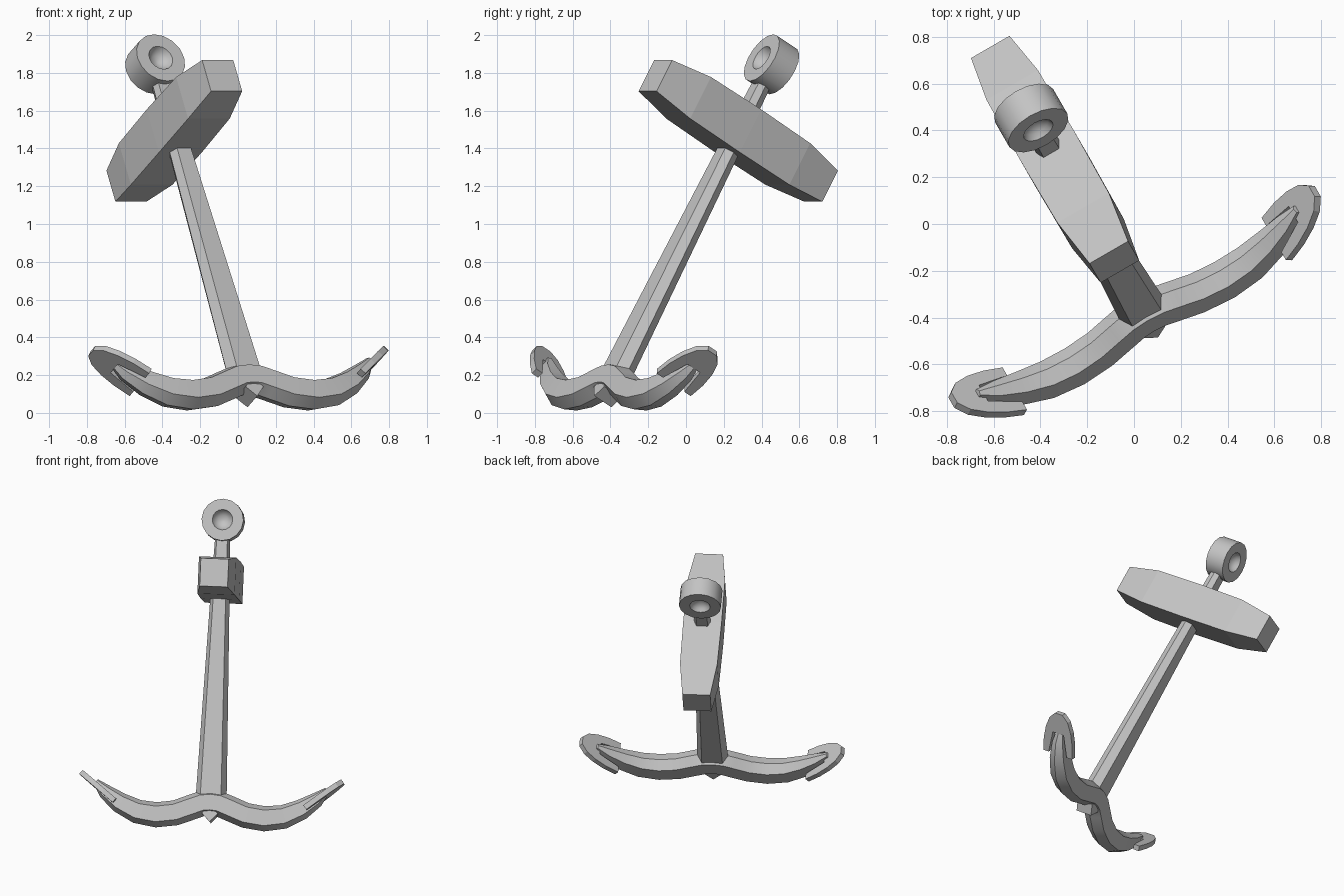
import bpy, bmesh, math
from mathutils import Matrix, Vector

if "Cube" in bpy.data.objects:
    bpy.data.objects.remove(bpy.data.objects["Cube"])

# Leaning anchor frame: x along the arms, y along the stock, z up the shank
FRAME = (Matrix.Translation((0.036, -0.37, 0.2))
         @ Matrix.Rotation(math.radians(30), 4, 'Z')
         @ Matrix.Rotation(math.radians(-30), 4, 'X'))

iron = bpy.data.materials.new("grey_iron")
iron.diffuse_color = (0.55, 0.55, 0.55, 1)
iron.use_nodes = True
iron.node_tree.nodes["Principled BSDF"].inputs["Base Color"].default_value = iron.diffuse_color


def finish(name, bm, smooth=None):
    bmesh.ops.recalc_face_normals(bm, faces=bm.faces)
    bm.transform(FRAME)
    mesh = bpy.data.meshes.new(name)
    bm.to_mesh(mesh)
    bm.free()
    mesh.materials.append(iron)
    ob = bpy.data.objects.new(name, mesh)
    bpy.context.collection.objects.link(ob)
    if smooth:
        bpy.ops.object.select_all(action='DESELECT')
        bpy.context.view_layer.objects.active = ob
        ob.select_set(True)
        bpy.ops.object.shade_smooth_by_angle(angle=math.radians(smooth))
    return ob


def loft(rings, closed=False):
    """Skin a list of point rings; cap both ends unless closed."""
    bm = bmesh.new()
    loops = [[bm.verts.new(p) for p in ring] for ring in rings]
    pairs = list(zip(loops, loops[1:]))
    if closed:
        pairs.append((loops[-1], loops[0]))
    for a, b in pairs:
        n = len(a)
        for i in range(n):
            j = (i + 1) % n
            bm.faces.new((a[i], a[j], b[j], b[i]))
    if not closed:
        bm.faces.new(loops[0])
        bm.faces.new(loops[-1])
    return bm


def hexagon(ridge, flat, depth):
    """Six-sided section: ridges on the first axis, flats facing the stock axis."""
    return [(ridge, 0), (flat, depth), (-flat, depth),
            (-ridge, 0), (-flat, -depth), (flat, -depth)]


# Shank: tapering six-sided bar
shank = [(-0.04, 0.107, 0.072, 0.056), (1.39, 0.065, 0.042, 0.044), (1.8, 0.05, 0.036, 0.036)]
finish("shank", loft([[(x, y, z) for x, y in hexagon(r, f, d)] for z, r, f, d in shank]))

# Stock: square beam, thicker in the middle
stock = [(-0.585, 0.095), (-0.35, 0.127), (0, 0.131), (0.35, 0.127), (0.585, 0.095)]
finish("stock", loft([[(sx * h, y, 1.493 + sz * h)
                       for sx, sz in ((1, 1), (-1, 1), (-1, -1), (1, -1))]
                      for y, h in stock]))

# Ring: short round drum with a hollow in each face
profile = [(0.008, 0.02), (0.035, 0.028), (0.058, 0.045), (0.07, 0.07), (0.143, 0.07)]
profile += [(r, -y) for r, y in reversed(profile)]
SIDES = 16
finish("ring", loft([[(r * math.cos(2 * math.pi * i / SIDES), y,
                       1.9 + r * math.sin(2 * math.pi * i / SIDES))
                      for i in range(SIDES)] for r, y in profile]), 40)

# Arms: six-sided section swept along a double curve (x, z, size)
half = [(0.06, -0.035, 1), (0.13, -0.062, 1), (0.24, -0.105, 1), (0.37, -0.123, 1),
        (0.5, -0.105, 0.95), (0.62, -0.05, 0.82), (0.72, 0.02, 0.6), (0.79, 0.088, 0.25)]
path = [(-x, z, s) for x, z, s in reversed(half)] + [(0, -0.028, 1)] + half
rings = []
for i, (x, z, s) in enumerate(path):
    x0, z0, _ = path[max(i - 1, 0)]
    x1, z1, _ = path[min(i + 1, len(path) - 1)]
    normal = Vector((-(z1 - z0), x1 - x0)).normalized()
    rings.append([(x + normal.x * v, y, z + normal.y * v)
                  for v, y in hexagon(0.086 * s, 0.053 * s, 0.07 * s)])
finish("arms", loft(rings), 30)

# Palms: notched shield plates at the arm ends (across, along)
edge = [(0.075, 0), (0.12, 0), (0.118, 0.1), (0.103, 0.19), (0.075, 0.265), (0.03, 0.31)]
outline = edge + [(-y, p) for y, p in reversed(edge)] + [(-0.045, 0.16), (0.045, 0.16)]
slope = Vector((0.245, 0, 0.195)).normalized()
up = Vector((-slope.z, 0, slope.x))
for side, label in ((-1, "left"), (1, "right")):
    plate = []
    for off in (-0.018, 0.018):
        layer = []
        for y, p in outline:
            q = Vector((0.65, y, -0.045)) + slope * p + up * off
            layer.append((q.x * side, q.y, q.z))
        plate.append(layer)
    finish(label + "_palm", loft(plate))

# Crown point: small diamond block under the crown
finish("crown_point", loft([[(0.055, y, -0.105), (0, y, -0.05), (-0.055, y, -0.105), (0, y, -0.162)]
                            for y in (-0.06, 0.06)]))
